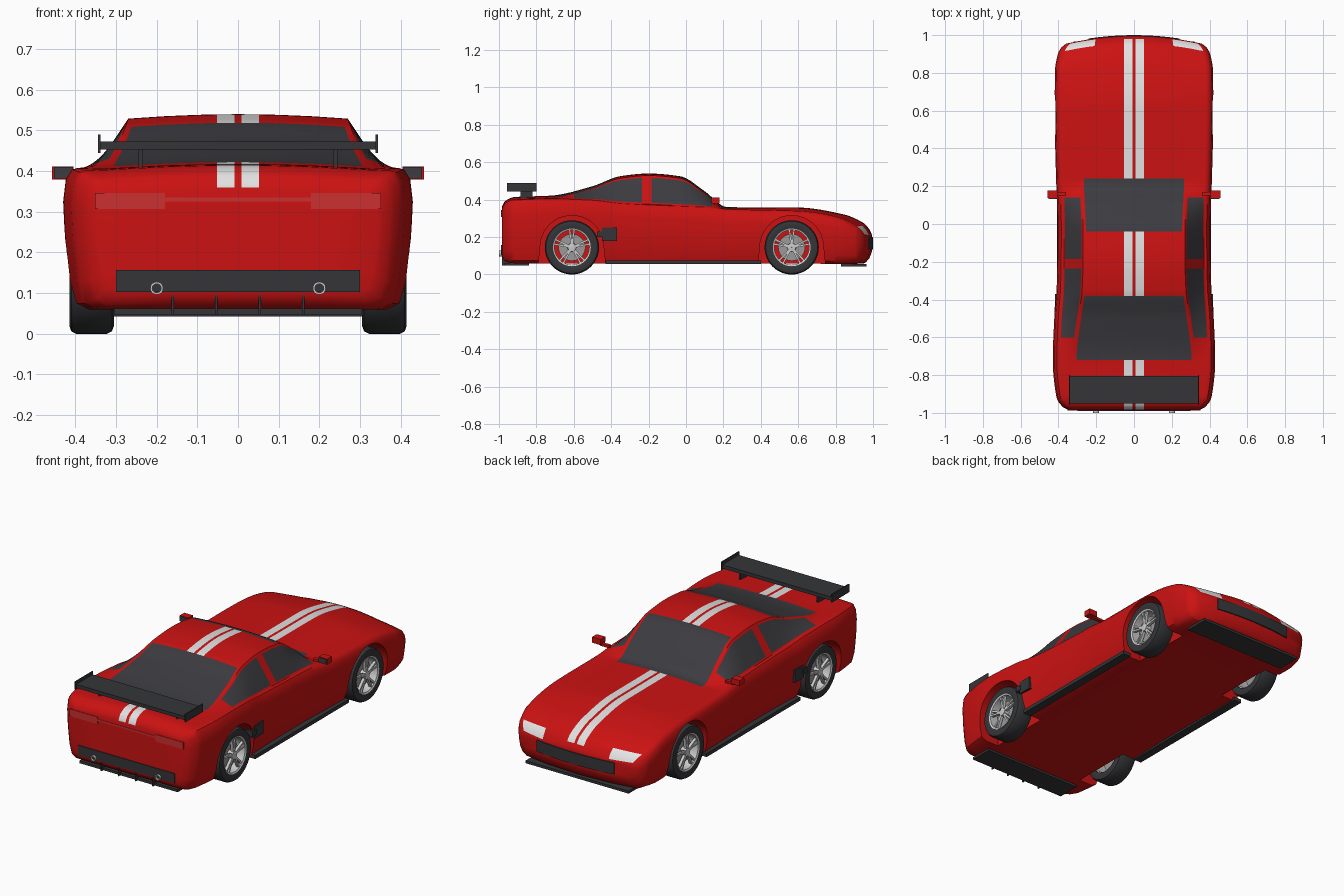
import bpy, bmesh, math
from mathutils import Matrix, Vector

if "Cube" in bpy.data.objects:
    bpy.data.objects.remove(bpy.data.objects["Cube"])


def material(name, r, g, b):
    m = bpy.data.materials.new(name)
    m.use_nodes = True
    m.diffuse_color = (r, g, b, 1)
    m.node_tree.nodes["Principled BSDF"].inputs["Base Color"].default_value = (r, g, b, 1)
    return m


RED = material("red paint", 0.6, 0.006, 0.006)
WHITE = material("white stripe", 0.75, 0.75, 0.75)
GLASS = material("dark glass", 0.045, 0.045, 0.052)
BLACK = material("black trim", 0.035, 0.036, 0.04)
LAMP = material("headlight white", 0.85, 0.85, 0.85)
TAIL = material("tail light red", 0.6, 0.03, 0.03)
SILVER = material("silver metal", 0.6, 0.6, 0.6)
GREY = material("brake grey", 0.32, 0.32, 0.32)


def finish(name, bm, *mats, smooth=True):
    bmesh.ops.recalc_face_normals(bm, faces=bm.faces)
    me = bpy.data.meshes.new(name)
    bm.to_mesh(me)
    bm.free()
    for m in mats:
        me.materials.append(m)
    ob = bpy.data.objects.new(name, me)
    bpy.context.collection.objects.link(ob)
    if smooth:
        soften(ob)
    return ob


def soften(ob):
    bpy.ops.object.select_all(action="DESELECT")
    ob.select_set(True)
    bpy.context.view_layer.objects.active = ob
    bpy.ops.object.shade_smooth_by_angle(angle=math.radians(40))


def add_box(bm, lo, hi, matrix=Matrix()):
    lo, hi = Vector(lo), Vector(hi)
    size = Matrix.Diagonal((hi - lo).to_4d())
    size[3][3] = 1
    bmesh.ops.create_cube(bm, size=1, matrix=matrix @ Matrix.Translation((lo + hi) / 2) @ size)


def box(name, x, y, z, mat, side=1):
    bm = bmesh.new()
    add_box(bm, (min(x[0] * side, x[1] * side), y[0], z[0]), (max(x[0] * side, x[1] * side), y[1], z[1]))
    return finish(name, bm, mat, smooth=False)


def lathe(name, profile, mat, place, steps=40):
    """Spin a closed (radius, x) outline about the x axis."""
    bm = bmesh.new()
    rings = []
    for i in range(steps):
        a = math.tau * i / steps
        rings.append([bm.verts.new((x, r * math.cos(a), r * math.sin(a))) for r, x in profile])
    n = len(profile)
    for i in range(steps):
        p, q = rings[i], rings[(i + 1) % steps]
        for j in range(n):
            k = (j + 1) % n
            bm.faces.new((p[j], p[k], q[k], q[j]))
    bmesh.ops.transform(bm, matrix=place, verts=bm.verts)
    return finish(name, bm, mat)


# Body stations: y, half width, top, bottom, belt, roof half width
KEYS = [
    (-0.985, 0.345, 0.36, 0.10, 0.345, 0.30), (-0.97, 0.375, 0.39, 0.072, 0.375, 0.31),
    (-0.92, 0.41, 0.414, 0.06, 0.397, 0.32), (-0.72, 0.43, 0.422, 0.06, 0.404, 0.32),
    (-0.5, 0.422, 0.472, 0.06, 0.397, 0.295), (-0.35, 0.41, 0.526, 0.06, 0.38, 0.275),
    (-0.2, 0.406, 0.54, 0.06, 0.372, 0.27), (-0.03, 0.405, 0.525, 0.06, 0.365, 0.27),
    (0.1, 0.407, 0.445, 0.06, 0.36, 0.275), (0.22, 0.412, 0.36, 0.06, 0.346, 0.28),
    (0.6, 0.42, 0.358, 0.06, 0.335, 0.28), (0.84, 0.418, 0.322, 0.055, 0.3, 0.24),
    (0.95, 0.402, 0.275, 0.06, 0.255, 0.21), (0.98, 0.385, 0.243, 0.085, 0.23, 0.205),
    (0.995, 0.36, 0.21, 0.125, 0.2, 0.205)]


def station(y):
    """Monotone cubic interpolation of the station table."""
    i = max(k for k in range(len(KEYS) - 1) if KEYS[k][0] <= y or k == 0)
    h = KEYS[i + 1][0] - KEYS[i][0]
    t = (y - KEYS[i][0]) / h
    out = []
    for c in range(1, 6):
        def slope(k):
            k = min(max(k, 0), len(KEYS) - 2)
            return (KEYS[k + 1][c] - KEYS[k][c]) / (KEYS[k + 1][0] - KEYS[k][0])

        def tangent(k):
            a, b = slope(k - 1), slope(k)
            return 0 if a * b <= 0 else 2 * a * b / (a + b)
        a, b = KEYS[i][c], KEYS[i + 1][c]
        s = t * t * (3 - 2 * t)
        out.append(a + (b - a) * s + h * tangent(i) * t * (1 - t) ** 2 - h * tangent(i + 1) * t * t * (1 - t))
    return out


def section(y):
    w, top, low, belt, roof = station(y)
    h = belt - low
    half = [(0, low), (w / 2, low), (w * 0.86, low), (w * 0.93, low + 0.015)]
    half += [(w * a, low + h * b) for a, b in ((0.965, 0.2), (0.99, 0.5), (1, 0.77), (0.985, 0.93), (0.95, 1))]
    sx, sz, rz = w * 0.915, belt + 0.004, top - 0.011
    half += [(sx + (roof - sx) * t, sz + (rz - sz) * t) for t in (0, 0.05, 0.35, 0.65, 0.92, 1)]
    half += [(x, top - 0.011 * (x / roof) ** 2) for x in (roof - 0.015, 0.18, 0.1, 0.052, 0.008, 0)]
    return half + [(-x, z) for x, z in half[-2:0:-1]]


def bow(x, y):
    s = min(max((y - 0.7) / 0.3, 0), 1)
    return y - 0.05 * (x / 0.4) ** 2 * s * s * (3 - 2 * s)


# Body shell, with glass, stripes and headlights as chosen faces
edges = {-0.72, -0.6, -0.38, -0.235, -0.185, -0.04, 0.14, 0.24, 0.955, 0.99}
ys = sorted(edges | {k[0] for k in KEYS} | {round(-0.98 + 0.02 * i, 3) for i in range(99)})
bm = bmesh.new()
loops = [(y, section(y)) for y in ys]


def shrink(y, f):
    pts = section(y)
    mid = (pts[0][1] + pts[20][1]) / 2
    return y, [(x * f, mid + (z - mid) * f) for x, z in pts]


loops = [shrink(ys[0], f) for f in (0.3, 0.65)] + loops + [shrink(ys[-1], f) for f in (0.65, 0.3)]
rings = [[bm.verts.new((x, bow(x, y), z)) for x, z in pts] for y, pts in loops]
n = len(rings[0])
for i in range(len(rings) - 1):
    y = (loops[i][0] + loops[i + 1][0]) / 2
    on_skin = loops[i][0] < loops[i + 1][0]
    for j in range(n):
        k = min(j, n - 1 - j)
        f = bm.faces.new((rings[i][j], rings[i][(j + 1) % n], rings[i + 1][(j + 1) % n], rings[i + 1][j]))
        if not on_skin:
            continue
        if k >= 15 and (-0.72 < y < -0.38 or -0.04 < y < 0.24):
            f.material_index = 2
        elif 10 <= k <= 12 and (-0.6 < y < -0.235 or -0.185 < y < 0.14):
            f.material_index = 2
        elif k == 18 and y < 0.985:
            f.material_index = 1
        elif 9 <= k <= 13 and 0.955 < y < 0.99:
            f.material_index = 3
bm.faces.new(rings[0])
bm.faces.new(rings[-1])
body = finish("body", bm, RED, WHITE, GLASS, LAMP, smooth=False)

# Wheel arches cut out of the shell
AXLES = {"rear": -0.61, "front": 0.565}
R = 0.145
bm = bmesh.new()
for yc in AXLES.values():
    for s in (1, -1):
        arc = [(0.17 * math.cos(math.pi * i / 24), R + 0.17 * math.sin(math.pi * i / 24)) for i in range(25)]
        outline = [(0.19, -0.05)] + arc + [(-0.19, -0.05)]
        face = bm.faces.new([bm.verts.new((s * 0.285, yc + y, z)) for y, z in outline])
        ext = bmesh.ops.extrude_face_region(bm, geom=[face])
        bmesh.ops.translate(bm, vec=(s * 0.3, 0, 0), verts=[v for v in ext["geom"] if isinstance(v, bmesh.types.BMVert)])
        if not face.is_valid:
            continue
cutter = finish("arch_cutter", bm, RED, smooth=False)
cutter.hide_render = True
cut = body.modifiers.new("arches", "BOOLEAN")
cut.operation, cut.solver, cut.object = "DIFFERENCE", "EXACT", cutter
bpy.context.view_layer.update()
shell = bpy.data.meshes.new_from_object(body.evaluated_get(bpy.context.evaluated_depsgraph_get()))
body.modifiers.clear()
body.data = shell
bpy.data.objects.remove(cutter)
soften(body)

# Wheels
for end, yc in AXLES.items():
    for side, s in (("left", 1), ("right", -1)):
        tag = f"{end}_{side}"
        place = Matrix.Translation((s * 0.36, yc, R)) @ Matrix.Scale(s, 4, (1, 0, 0))
        lathe(tag + "_tyre", [(0.1, -0.05), (0.125, -0.055), (0.139, -0.05), (R, -0.038), (R, 0.038),
                              (0.139, 0.05), (0.125, 0.055), (0.1, 0.048)], BLACK, place, 48)
        lathe(tag + "_rim", [(0.093, -0.04), (0.101, -0.04), (0.101, 0.05), (0.093, 0.046)], SILVER, place)
        lathe(tag + "_brake_disc", [(0.001, 0.005), (0.072, 0.005), (0.072, 0.015), (0.001, 0.015)], GREY, place)
        lathe(tag + "_hub", [(0.001, 0.01), (0.024, 0.01), (0.022, 0.046), (0.001, 0.048)], SILVER, place, 20)
        bm = bmesh.new()
        for i in range(5):
            for lean in (-0.13, 0.13):
                turn = Matrix.Rotation(math.tau * i / 5 + lean, 4, "X")
                add_box(bm, (0.028, -0.005, 0.012), (0.044, 0.005, 0.097), place @ turn)
        finish(tag + "_spokes", bm, SILVER, smooth=False)


def curved_plate(name, x, z, y_end, out, mat):
    """Thin panel that follows the bowed end of the body."""
    bm = bmesh.new()
    rows = []
    for i in range(9):
        px = x[0] + (x[1] - x[0]) * i / 8
        y = bow(px, y_end)
        rows.append([bm.verts.new((px, y + d, pz)) for d, pz in ((0, z[0]), (out, z[0]), (out, z[1]), (0, z[1]))])
    for a, b in zip(rows, rows[1:]):
        for j in range(4):
            bm.faces.new((a[j], a[(j + 1) % 4], b[(j + 1) % 4], b[j]))
    bm.faces.new(rows[0])
    bm.faces.new(rows[-1])
    return finish(name, bm, mat)


# Nose and tail panels
curved_plate("front_grille", (-0.24, 0.24), (0.135, 0.2), 0.992, 0.008, BLACK)
curved_plate("rear_bumper_insert", (-0.3, 0.3), (0.103, 0.157), -0.983, -0.006, BLACK)
curved_plate("tail_light_strip", (-0.18, 0.18), (0.325, 0.335), -0.983, -0.004, TAIL)
box("front_splitter", (-0.32, 0.32), (0.83, 0.965), (0.042, 0.056), BLACK)
box("diffuser_plate", (-0.305, 0.305), (-0.97, -0.84), (0.048, 0.062), BLACK)
for i, x in enumerate((-0.16, -0.053, 0.053, 0.16)):
    box(f"diffuser_fin_{i + 1}", (x - 0.003, x + 0.003), (-0.985, -0.84), (0.048, 0.095), BLACK)

# Rear wing
box("wing_blade", (-0.34, 0.34), (-0.95, -0.805), (0.453, 0.473), BLACK)

# Paired parts
for side, s in (("left", 1), ("right", -1)):
    box(side + "_wing_end_plate", (0.338, 0.344), (-0.957, -0.8), (0.445, 0.49), BLACK, s)
    box(side + "_wing_post", (0.235, 0.245), (-0.885, -0.82), (0.4, 0.456), BLACK, s)
    curved_plate(side + "_tail_light", (s * 0.18, s * 0.352), (0.307, 0.346), -0.983, -0.005, TAIL)
    box(side + "_side_skirt", (0.36, 0.408), (-0.43, 0.4), (0.055, 0.075), BLACK, s)
    box(side + "_side_scoop", (0.38, 0.418), (-0.45, -0.37), (0.18, 0.25), BLACK, s)
    box(side + "_scoop_lip", (0.38, 0.422), (-0.475, -0.44), (0.2, 0.23), BLACK, s)
    box(side + "_mirror_arm", (0.36, 0.415), (0.15, 0.17), (0.372, 0.385), RED, s)
    box(side + "_mirror", (0.405, 0.458), (0.138, 0.178), (0.38, 0.412), RED, s)
    box(side + "_mirror_glass", (0.407, 0.452), (0.133, 0.139), (0.382, 0.41), GLASS, s)
    place = Matrix.Translation((s * 0.2, -1, 0.112)) @ Matrix.Rotation(math.pi / 2, 4, "Z")
    lathe(side + "_exhaust", [(0.011, 0), (0.016, 0), (0.016, 0.1), (0.011, 0.1)], SILVER, place, 20)
